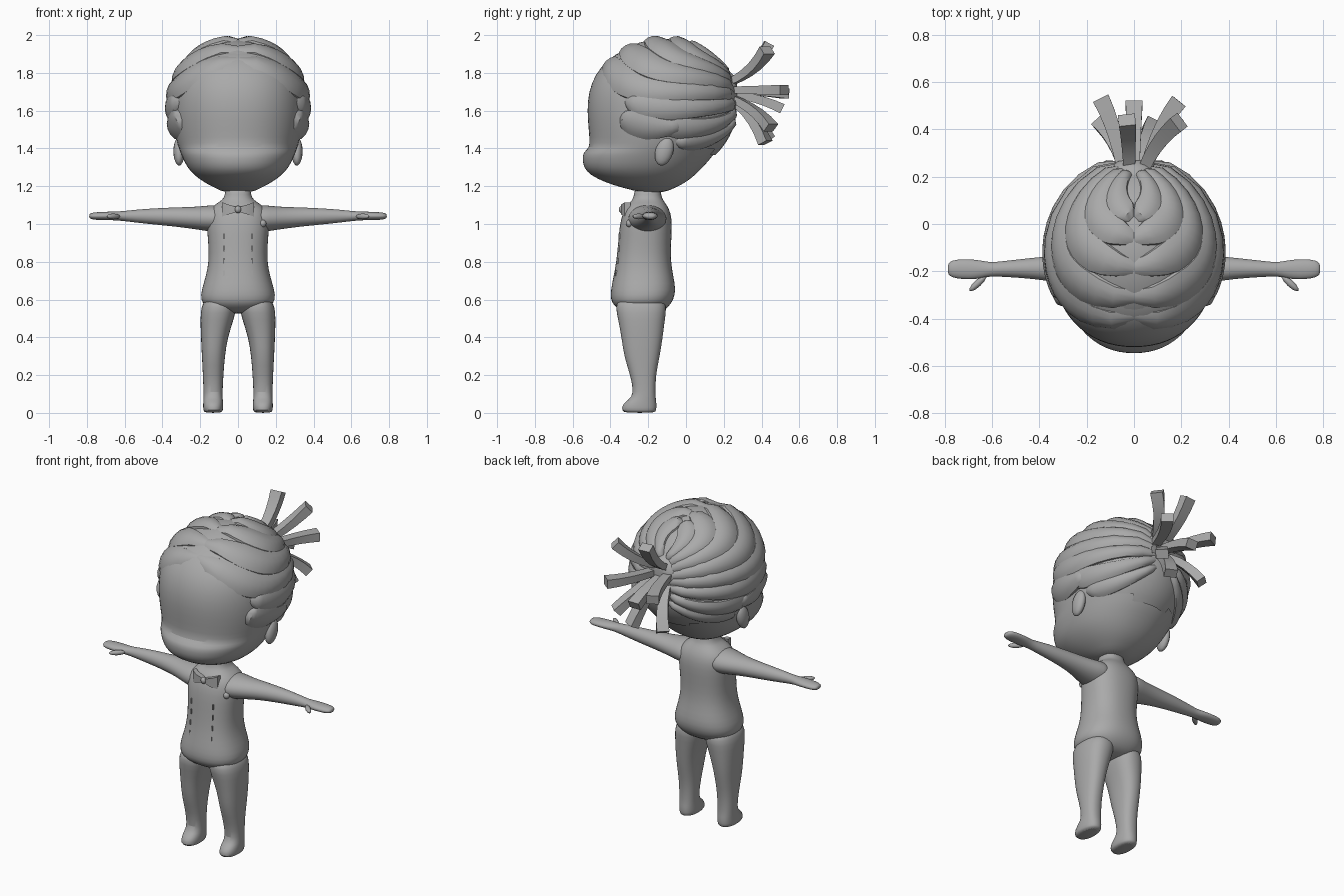
import bpy, bmesh, math
from mathutils import Vector, Matrix

if "Cube" in bpy.data.objects:
    bpy.data.objects.remove(bpy.data.objects["Cube"])

grey = bpy.data.materials.new("plain grey")
grey.diffuse_color = (0.4, 0.4, 0.4, 1)
grey.use_nodes = True
grey.node_tree.nodes["Principled BSDF"].inputs["Base Color"].default_value = grey.diffuse_color


def finish(name, bm, smooth=50, subdiv=0):
    bmesh.ops.recalc_face_normals(bm, faces=bm.faces)
    me = bpy.data.meshes.new(name)
    bm.to_mesh(me)
    bm.free()
    ob = bpy.data.objects.new(name, me)
    bpy.context.collection.objects.link(ob)
    me.materials.append(grey)
    if subdiv:
        ob.modifiers.new("round", "SUBSURF").levels = subdiv
        ob.modifiers["round"].render_levels = subdiv
    if smooth:
        bpy.context.view_layer.objects.active = ob
        ob.select_set(True)
        bpy.ops.object.shade_smooth_by_angle(angle=math.radians(smooth))
        ob.select_set(False)
    return ob


def loft(name, rings, cap=True, closed=True, **kw):
    """Skin a list of point rings."""
    bm = bmesh.new()
    vs = [[bm.verts.new(p) for p in r] for r in rings]
    n = len(rings[0])
    for a, b in zip(vs, vs[1:]):
        for i in range(n if closed else n - 1):
            j = (i + 1) % n
            bm.faces.new((a[i], a[j], b[j], b[i]))
    if cap:
        bm.faces.new(vs[0])
        bm.faces.new(vs[-1])
    return finish(name, bm, **kw)


def flat_ring(x, rx, yf, yb, z, n=24, p=1.0):
    """Horizontal rounded ring from front yf to back yb."""
    pts = []
    for i in range(n):
        a = 2 * math.pi * i / n
        c, s = math.cos(a), math.sin(a)
        c, s = (math.copysign(abs(v) ** p, v) for v in (c, s))
        pts.append((x + rx * c, (yf + yb) / 2 + (yb - yf) / 2 * s, z))
    return pts


# Head with a flat face and a protruding muzzle
head = [(1.165, .07, -.23, -.12), (1.19, .12, -.33, -.06), (1.22, .18, -.43, 0), (1.26, .235, -.51, .05),
        (1.30, .27, -.545, .09), (1.35, .295, -.55, .135), (1.38, .307, -.545, .155), (1.405, .316, -.512, .17),
        (1.45, .33, -.512, .195), (1.55, .348, -.522, .23), (1.65, .35, -.525, .235), (1.75, .335, -.503, .205),
        (1.83, .295, -.455, .155), (1.90, .23, -.38, .08), (1.95, .13, -.26, -.02)]
loft("head", [flat_ring(0, rx, yf, yb, z, 32, .92) for z, rx, yf, yb in head], subdiv=1)

# Torso with neck and jacket hem
torso = [(.525, .07, -.29, -.17), (.54, .13, -.345, -.115), (.57, .18, -.385, -.085), (.60, .20, -.4, -.065),
         (.65, .195, -.40, -.052), (.72, .172, -.385, -.065), (.80, .155, -.37, -.08), (.90, .158, -.36, -.078),
         (1.0, .168, -.352, -.072), (1.06, .165, -.335, -.08), (1.10, .13, -.315, -.1), (1.125, .085, -.285, -.12),
         (1.15, .068, -.275, -.132), (1.21, .068, -.27, -.135)]
loft("torso", [flat_ring(0, rx, yf, yb, z, 24, .85) for z, rx, yf, yb in torso], subdiv=1)

# Legs with feet: height, inner x, outer x, front y, back y
leg = [(0, .09, .175, -.325, -.165), (.012, .078, .185, -.342, -.156), (.045, .078, .185, -.338, -.155),
       (.07, .08, .184, -.305, -.158), (.10, .082, .183, -.275, -.162), (.2, .077, .186, -.295, -.16),
       (.3, .069, .192, -.33, -.138), (.4, .054, .197, -.342, -.122), (.5, .02, .2, -.362, -.11),
       (.56, .005, .197, -.375, -.1), (.62, .01, .17, -.36, -.12)]
# Arms with hands: x, centre z, half height, centre y, half depth
arm = [(.05, 1.025, .075, -.205, .11), (.14, 1.03, .073, -.205, .105), (.2, 1.03, .063, -.2, .085),
       (.3, 1.036, .054, -.19, .06), (.43, 1.04, .045, -.187, .045), (.55, 1.042, .034, -.19, .034),
       (.61, 1.042, .026, -.192, .029), (.65, 1.043, .024, -.192, .04), (.7, 1.043, .022, -.192, .044),
       (.755, 1.042, .021, -.19, .041), (.78, 1.042, .016, -.19, .031), (.788, 1.042, .008, -.19, .016)]

# Hair scalp and lock surface: an ellipsoid around the skull
C, R = Vector((0, -.12, 1.62)), Vector((.375, .40, .37))


def on_skull(p, f):
    d = Vector([(p[i] - C[i]) / R[i] for i in range(3)]).normalized()
    return Vector([C[i] + d[i] * R[i] * f for i in range(3)])


def lock(name, s, m, t, w, lift=0):
    """Lens-shaped hair lock swept over the skull from s through m to t."""
    s, m, t = map(Vector, (s, m, t))
    c = 2 * m - (s + t) / 2
    path = [on_skull(s * (1 - k) ** 2 + c * 2 * k * (1 - k) + t * k * k, 1) for k in [i / 14 for i in range(15)]]
    rings = []
    for i, p in enumerate(path):
        tan = path[min(i + 1, 14)] - path[max(i - 1, 0)]
        side = tan.cross(p - C).normalized()
        k = i / 14
        wide = w * (min(1, .45 + k * 3) if k < .3 else 1 - .62 * ((k - .3) / .7) ** 1.3)
        end = -.05 if i in (0, 14) else 0
        rings.append([on_skull(p + side * wide * u, 1 + h + lift + end) for u, h in
                      ((-1.05, -.07), (-.9, -.012), (-.5, .015), (0, .025), (.5, .015), (.9, -.012), (1.05, -.07))])
    loft(name, rings, cap=False, closed=False, smooth=40)


bm = bmesh.new()
bmesh.ops.create_uvsphere(bm, u_segments=40, v_segments=28, radius=1)
for v in bm.verts:
    v.co = Vector([C[i] + v.co[i] * R[i] * .972 for i in range(3)])


def bare(p):
    front = -.36 - max(0, p.z - 1.6) * .3
    nape = 1.42 if p.y < 0 else 1.42 - .3 * p.y
    return p.y < front or p.z < nape


bmesh.ops.delete(bm, geom=[f for f in bm.faces if bare(f.calc_center_median())], context="FACES")
finish("hair_scalp", bm)

locks = [((.0, -.41, 1.88), (.352, -.24, 1.72), (.05, .25, 1.68), .085, .012),
         ((.0, -.32, 1.94), (.32, -.13, 1.82), (.05, .25, 1.71), .085, .016),
         ((.0, -.19, 1.98), (.25, -.03, 1.89), (.04, .24, 1.74), .08, .016),
         ((.0, -.06, 1.98), (.165, .06, 1.91), (.03, .23, 1.77), .075, .012),
         ((.01, .02, 1.95), (.07, .11, 1.89), (.02, .22, 1.79), .06, .008),
         ((.33, -.33, 1.66), (.365, -.10, 1.61), (.06, .25, 1.64), .075, .01),
         ((.33, -.37, 1.56), (.35, -.20, 1.51), (.32, -.03, 1.53), .085, .02),
         ((.34, -.16, 1.53), (.29, .08, 1.51), (.06, .25, 1.60), .065, .004),
         ((.30, -.06, 1.44), (.22, .11, 1.45), (.05, .24, 1.56), .055, 0)]

for side, word in ((1, "left"), (-1, "right")):
    loft(word + "_leg", [flat_ring(side * (a + b) / 2, (b - a) / 2, yf, yb, z, 20, .85)
                         for z, a, b, yf, yb in leg], subdiv=1)
    loft(word + "_arm", [[(side * x, yc + ry * math.cos(t), zc + rz * math.sin(t))
                          for t in [i * math.pi / 8 for i in range(16)]] for x, zc, rz, yc, ry in arm], subdiv=1)
    # Thumb
    bm = bmesh.new()
    bmesh.ops.create_uvsphere(bm, u_segments=12, v_segments=8, radius=1)
    bm.transform(Matrix.Translation((side * .66, -.25, 1.04)) @ Matrix.Rotation(-side * .75, 4, "Z")
                 @ Matrix.Diagonal((.048, .015, .015, 1)))
    finish(word + "_thumb", bm)
    # Ear
    bm = bmesh.new()
    bmesh.ops.create_uvsphere(bm, u_segments=16, v_segments=10, radius=1)
    bm.transform(Matrix.Translation((side * .312, -.115, 1.385)) @ Matrix.Rotation(-.3, 4, "X")
                 @ Matrix.Diagonal((.03, .047, .078, 1)))
    finish(word + "_ear", bm)
    for i, (s, m, t, w, lift) in enumerate(locks):
        s, m, t = ((side * p[0], p[1], p[2]) for p in (s, m, t))
        lock(f"{word}_hair_lock_{i + 1}", s, m, t, w, lift)
    # Bow wing, flaring outward
    loft(word + "_bow_wing", [[(side * x, y - d, 1.077 - h), (side * x, y - d, 1.077 + h),
                               (side * x, y + .02, 1.077 + h), (side * x, y + .02, 1.077 - h)]
                              for x, y, d, h in ((.01, -.335, .008, .014), (.05, -.33, .014, .026),
                                                 (.085, -.315, .01, .038))], smooth=30)
    # Stitched seam on the jacket front
    for i in range(4):
        bm = bmesh.new()
        bmesh.ops.create_cube(bm, size=1)
        z = .74 + i * .065
        bm.transform(Matrix.Translation((side * .075, -.354 - max(0, .9 - z) * .09, z))
                     @ Matrix.Diagonal((.005, .008, .03, 1)))
        finish(f"{word}_seam_{i + 1}", bm, smooth=0)

# Bow knot and chest badge
for name, pos, size in (("bow_knot", (0, -.338, 1.077), (.018, .018, .02)),
                        ("chest_badge", (.13, -.3, 1.003), (.02, .018, .02))):
    bm = bmesh.new()
    bmesh.ops.create_uvsphere(bm, u_segments=12, v_segments=8, radius=1)
    bm.transform(Matrix.Translation(pos) @ Matrix.Diagonal((*size, 1)))
    finish(name, bm)

# Gathered hair base of the ponytail
loft("ponytail_base", [[(r * math.cos(a), y, 1.70 + r * math.sin(a)) for a in [i * math.pi / 6 for i in range(12)]]
                       for y, r in ((.16, .13), (.235, .105), (.265, .075), (.27, .04))], smooth=40)

# Blocky bent ponytail strands: root and tip
strands = [((-.02, .23, 1.75), (-.03, .44, 1.955)), ((.04, .23, 1.75), (.19, .43, 1.92)),
           ((.05, .24, 1.71), (.19, .52, 1.71)), ((-.05, .24, 1.71), (-.14, .53, 1.69)),
           ((0, .24, 1.69), (0, .51, 1.61)), ((-.04, .23, 1.66), (-.14, .43, 1.45)),
           ((.03, .23, 1.66), (.08, .42, 1.43)), ((.05, .23, 1.67), (.17, .45, 1.51))]
for n, (a, b) in enumerate(strands):
    a, b = Vector(a), Vector(b)
    c = (a + b) / 2 + Vector((-.1 * b.x, .03, -.15 * (b.z - 1.7)))
    rings = []
    for i in range(6):
        k = i / 5
        p = a * (1 - k) ** 2 + c * 2 * k * (1 - k) + b * k * k
        tan = ((c - a) * (1 - k) + (b - c) * k).normalized()
        u = tan.cross(Vector((0, 0, 1))).normalized()
        v = tan.cross(u)
        h = .024 + .012 * k
        rings.append([p + u * i * h + v * j * h * .75 for i, j in ((-1, -1), (1, -1), (1, 1), (-1, 1))])
    loft(f"ponytail_strand_{n + 1}", rings, smooth=30)
